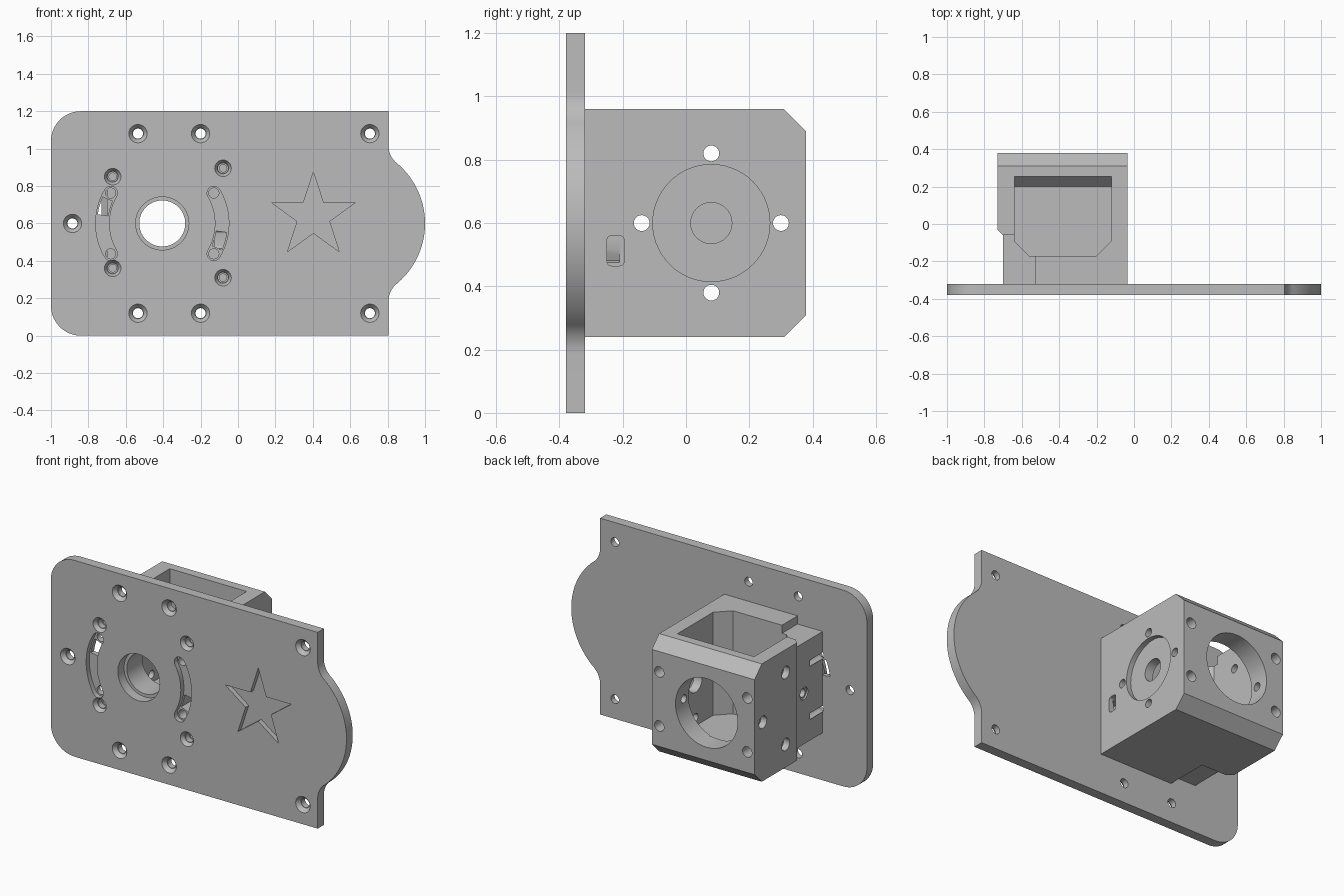
import bpy, bmesh
from math import sin, cos, pi, radians, atan2
from mathutils import Vector

start = bpy.data.objects.get("Cube")
if start:
    bpy.data.objects.remove(start)

grey = bpy.data.materials.new("plain grey")
grey.use_nodes = True
GREY = (0.5, 0.5, 0.5, 1)
grey.diffuse_color = GREY
grey.node_tree.nodes["Principled BSDF"].inputs["Base Color"].default_value = GREY


def arc(cx, cy, r, a0, a1, n=16):
    """Points along an arc, angles in degrees."""
    angles = [radians(a0 + (a1 - a0) * i / n) for i in range(n + 1)]
    return [(cx + r * cos(a), cy + r * sin(a)) for a in angles]


def circle(cx, cy, r, n=40):
    return arc(cx, cy, r, 0, 360, n)[:-1]


def rect(x0, y0, x1, y1):
    return [(x0, y0), (x1, y0), (x1, y1), (x0, y1)]


def place(p, axis, d):
    u, v = p
    return {"x": (d, u, v), "y": (u, d, v), "z": (u, v, d)}[axis]


def solid(name, pts, axis, a, b, end_pts=None):
    """Prism along an axis, or a taper when end_pts is given."""
    bm = bmesh.new()
    lo = [bm.verts.new(place(p, axis, a)) for p in pts]
    hi = [bm.verts.new(place(p, axis, b)) for p in (end_pts or pts)]
    bm.faces.new(lo)
    bm.faces.new(hi[::-1])
    n = len(lo)
    for i in range(n):
        j = (i + 1) % n
        bm.faces.new((lo[i], hi[i], hi[j], lo[j]))
    bmesh.ops.recalc_face_normals(bm, faces=bm.faces)
    mesh = bpy.data.meshes.new(name)
    bm.to_mesh(mesh)
    bm.free()
    mesh.materials.append(grey)
    ob = bpy.data.objects.new(name, mesh)
    bpy.context.collection.objects.link(ob)
    return ob


def cut(target, *shape):
    """Subtract a temporary prism from the target."""
    tool = solid("cutter", *shape)
    tool.hide_render = True
    bpy.context.view_layer.objects.active = target
    mod = target.modifiers.new("cut", "BOOLEAN")
    mod.operation = "DIFFERENCE"
    mod.solver = "EXACT"
    mod.object = tool
    bpy.ops.object.modifier_apply(modifier=mod.name)
    bpy.data.objects.remove(tool)


FRONT, BACK = -0.38, -0.32      # plate faces
CX, CZ = -0.405, 0.6            # main bore centre

# Plate outline: rounded left corners, bulged right end with blended shoulders
turn = 50.3
upper = (arc(0.58, CZ, 0.42, 0, turn, 20)
         + arc(0.925, CZ + 0.415, 0.12, 180 + turn, 180, 10)
         + [(0.805, 1.2)] + arc(-0.84, 1.04, 0.16, 90, 180, 14))
lower = [(x, 1.2 - z) for x, z in reversed(upper)][:-1]
plate = solid("mounting_plate", upper + lower, "y", FRONT, BACK)

# Housing: chamfered block
housing = solid("motor_housing",
                [(BACK, 0.24), (0.31, 0.24), (0.38, 0.31), (0.38, 0.89), (0.31, 0.96), (BACK, 0.96)],
                "x", -0.73, -0.035)

# Narrower front left corner, stepped down above and below
cut(housing, [(-0.8, -0.4), (-0.7, -0.4), (-0.7, -0.06), (-0.73, -0.03), (-0.8, -0.03)], "z", 0, 1.2)
for z0, z1 in ((0.91, 1.1), (0.1, 0.29)):
    cut(housing, rect(-0.9, -0.5, -0.53, -0.06), "z", z0, z1)

# Motor pocket, open at the top, with a sloped rear floor edge
def pocket(y1):
    return [(-0.64, -0.09), (-0.56, -0.17), (-0.2, -0.17), (-0.12, -0.09), (-0.12, y1), (-0.64, y1)]

cut(housing, pocket(0.255), "z", 0.39, 1.1)
cut(housing, pocket(0.2), "z", 0.33, 0.4, pocket(0.263))

# Main bore through plate, front wall and rear wall
cut(plate, circle(CX, CZ, 0.142, 56), "y", -0.5, -0.2)
cut(housing, circle(CX, CZ, 0.123, 56), "y", -0.5, -0.1)
cut(housing, circle(CX, CZ, 0.21, 56), "y", 0.19, 0.5)

# Round recess, shaft hole and four screw holes across the housing
cut(housing, circle(0.08, CZ, 0.185, 56), "x", -0.065, 0.1)
cut(housing, circle(0.08, CZ, 0.065), "x", -0.2, 0.1)
for i in range(4):
    y, z = 0.08 + 0.22 * cos(i * pi / 2), CZ + 0.22 * sin(i * pi / 2)
    cut(housing, circle(y, z, 0.025, 24), "x", -0.9, 0.1)
    cut(housing, circle(y, z, 0.038, 24), "x", -0.9, -0.69)

# Blind holes in the rear corners
for x in (-0.68, -0.085):
    for z in (0.435, 0.765):
        cut(housing, circle(x, z, 0.032, 24), "y", 0.2, 0.5)

# Countersunk plate holes
def countersink(x, z, r):
    cut(plate, circle(x, z, 0.027, 24), "y", -0.5, -0.2)
    cut(plate, circle(x, z, r + 0.006, 24), "y", FRONT - 0.006, FRONT + 0.024, circle(x, z, 0.03, 24))

for x in (-0.535, -0.2, 0.705):
    for z in (0.12, 1.08):
        countersink(x, z, 0.048)
countersink(-0.885, CZ, 0.048)

# Countersunk screw holes running into the housing
for x, z in ((-0.67, 0.85), (-0.67, 0.36), (-0.08, 0.895), (-0.08, 0.31)):
    countersink(x, z, 0.042)
    cut(housing, circle(x, z, 0.02, 24), "y", -0.4, -0.22)

# Curved slots in the plate, each with end holes and a wire opening
R, W, A = 0.32, 0.036, 30.5
for base in (0, 180):
    lo, hi = base - A, base + A
    ends = [arc(CX, CZ, R, a, a, 1)[0] for a in (lo, hi)]
    slot = (arc(CX, CZ, R + W, lo, hi, 20) + arc(*ends[1], W, hi, hi + 180, 10)[1:-1]
            + arc(CX, CZ, R - W, hi, lo, 20) + arc(*ends[0], W, lo + 180, lo + 360, 10)[1:-1])
    cut(plate, slot, "y", -0.5, FRONT + 0.03)
    for x, z in ends:
        cut(plate, circle(x, z, 0.027, 24), "y", -0.5, -0.2)
        cut(housing, circle(x, z, 0.027, 24), "y", -0.5, -0.2)
    opening = (arc(CX, CZ, R + 0.028, base - 24, base - 8, 4)
               + arc(CX, CZ, R - 0.028, base - 8, base - 24, 4))
    cut(plate, opening, "y", -0.5, -0.2)
    if base == 0:
        cut(housing, opening, "y", -0.5, -0.21)

# Wire exit on one side, thin nut slots on the other
exit_shape = []
for i, (y, z) in enumerate(((-0.21, 0.545), (-0.235, 0.545), (-0.235, 0.48), (-0.21, 0.48))):
    exit_shape += arc(y, z, 0.015, i * 90, i * 90 + 90, 5)
cut(housing, exit_shape, "x", -0.125, 0.1)
for z in (0.76, 0.44):
    cut(housing, rect(-0.27, z - 0.013, -0.2, z + 0.013), "x", -0.8, -0.64)

# Engraved star
star = []
for i in range(10):
    r, a = (0.235, 0.09)[i % 2], pi / 2 + i * pi / 5
    star.append((0.403 + r * cos(a), 0.639 + r * sin(a)))
cut(plate, star, "y", -0.5, FRONT + 0.03)

# Smooth the round walls and keep edges sharp
for ob in (plate, housing):
    bpy.ops.object.select_all(action="DESELECT")
    ob.select_set(True)
    bpy.context.view_layer.objects.active = ob
    bpy.ops.object.shade_smooth_by_angle(angle=radians(30))
